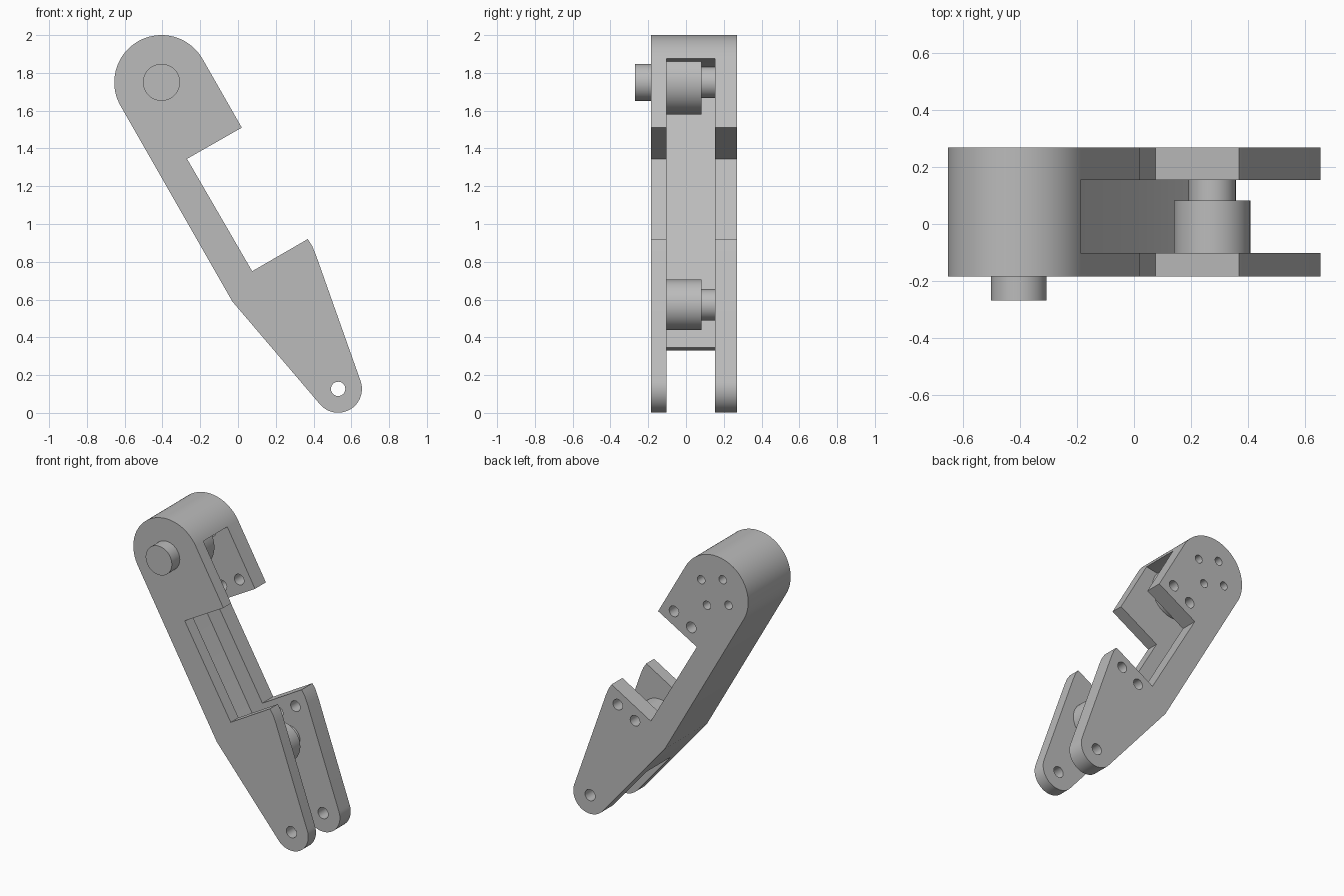
import bpy
import bmesh
from math import cos, sin, radians, pi
from mathutils import Vector

if "Cube" in bpy.data.objects:
    bpy.data.objects.remove(bpy.data.objects["Cube"])

grey = bpy.data.materials.new("plain grey")
grey.use_nodes = True
colour = (0.5, 0.5, 0.5, 1)
grey.diffuse_color = colour
grey.node_tree.nodes["Principled BSDF"].inputs["Base Color"].default_value = colour

# Shared layout: outer faces, pocket walls and the two pivots
FRONT, BACK = -0.185, 0.27
POCKET_FRONT, POCKET_BACK = -0.102, 0.154
HEAD = Vector((-0.405, 1.75))
FOOT = Vector((0.53, 0.127))
ACROSS = Vector((cos(radians(30)), sin(radians(30))))
ALONG = Vector((ACROSS.y, -ACROSS.x))


def arc(centre, radius, start, end, steps):
    angles = [radians(start + (end - start) * i / steps) for i in range(steps + 1)]
    return [centre + radius * Vector((cos(a), sin(a))) for a in angles]


def prism(name, outline, y0, y1):
    """Extrude an x-z outline from y0 to y1."""
    bm = bmesh.new()
    face = bm.faces.new([bm.verts.new((p[0], y0, p[1])) for p in outline])
    solid = bmesh.ops.extrude_face_region(bm, geom=[face])
    moved = [v for v in solid["geom"] if isinstance(v, bmesh.types.BMVert)]
    bmesh.ops.translate(bm, verts=moved, vec=(0, y1 - y0, 0))
    bmesh.ops.recalc_face_normals(bm, faces=bm.faces)
    mesh = bpy.data.meshes.new(name)
    bm.to_mesh(mesh)
    bm.free()
    mesh.materials.append(grey)
    ob = bpy.data.objects.new(name, mesh)
    bpy.context.collection.objects.link(ob)
    return ob


def cylinder(name, centre, radius, y0, y1, steps=64):
    return prism(name, arc(centre, radius, 0, 360, steps)[:-1], y0, y1)


def select_only(ob):
    bpy.ops.object.select_all(action="DESELECT")
    ob.select_set(True)
    bpy.context.view_layer.objects.active = ob


def cut(ob, cutter):
    cutter.hide_render = True
    mod = ob.modifiers.new("cut", "BOOLEAN")
    mod.operation = "DIFFERENCE"
    mod.solver = "EXACT"
    mod.object = cutter
    select_only(ob)
    bpy.ops.object.modifier_apply(modifier=mod.name)
    bpy.data.objects.remove(cutter)


# Arm body: round head, notched middle, tapered foot
notch_top, notch_low = Vector((-0.27, 1.345)), Vector((0.075, 0.75))
outline = arc(HEAD, 0.25, 210, 30, 48)
outline += [(0.02, 1.51), notch_top, notch_low, (0.369, 0.92), (0.392, 0.885), (0.411, 0.84)]
outline += arc(FOOT, 0.126, 20, -139, 36)
outline += [(-0.03, 0.59)]
body = prism("arm_body", outline, FRONT, BACK)

# Pocket between the two side plates, open along the edge and at the foot
pocket = [(0.2, 1.97), (-0.188, 1.875), (-0.3, 1.855), (-0.4, 1.826), (-0.52, 1.79),
          (-0.59, 1.69), (0.019, 0.625), (0.26, 0.345), (0.194, 0.33), (0.1, 0.3),
          (0.3, -0.3), (1, -0.3), (1, 1.97)]
cut(body, prism("pocket_cutter", pocket, POCKET_FRONT, POCKET_BACK))

# Pivot hole through both plates of the foot
cut(body, cylinder("pivot_cutter", FOOT, 0.038, -0.4, 0.4, 32))

# Screw holes in the back plate: pairs beside the notch, ring around the head
for start, side in ((notch_top, -1), (notch_low, 1)):
    for reach in (0.088, 0.237):
        if side < 0:
            reach = 0.334 - reach
        spot = start + ACROSS * reach + ALONG * 0.084 * side
        cut(body, cylinder("screw_cutter", spot, 0.036, 0.15, 0.4, 32))
for spot in arc(HEAD, 0.118, 30, 300, 3):
    cut(body, cylinder("screw_cutter", spot, 0.028, 0.15, 0.4, 32))

# Boss on the front face, and a stepped roller at each end of the pocket
parts = [body, cylinder("front_boss", HEAD, 0.098, -0.27, FRONT + 0.01)]
for label, centre, radius in (("upper", HEAD, 0.17), ("lower", Vector((0.275, 0.572)), 0.134)):
    parts.append(cylinder(label + "_roller", centre, radius, POCKET_FRONT - 0.01, 0.083))
    parts.append(cylinder(label + "_roller_shaft", centre, 0.083, 0.07, POCKET_BACK + 0.001))

for ob in parts:
    select_only(ob)
    bpy.ops.object.shade_smooth_by_angle(angle=pi / 6)
